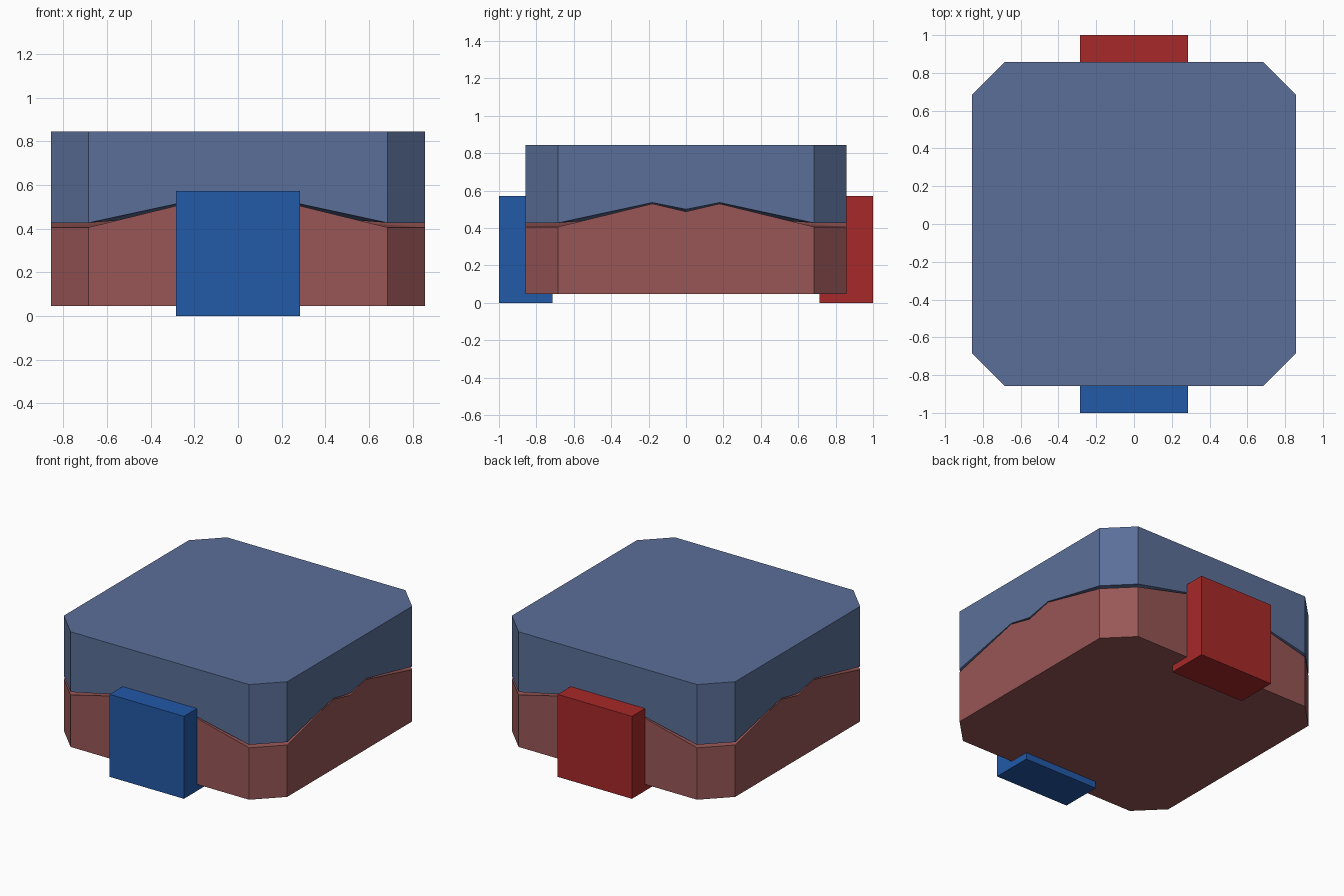
import bpy, bmesh
from math import cos, sin, pi

if "Cube" in bpy.data.objects:
    bpy.data.objects.remove(bpy.data.objects["Cube"])

H, C, P = 0.857, 0.685, 0.18   # half width, chamfer start, crest position


def material(name, rgb):
    m = bpy.data.materials.new(name)
    m.diffuse_color = (*rgb, 1)
    m.use_nodes = True
    m.node_tree.nodes["Principled BSDF"].inputs["Base Color"].default_value = m.diffuse_color
    return m


def finish(name, bm, mat):
    bmesh.ops.recalc_face_normals(bm, faces=bm.faces)
    me = bpy.data.meshes.new(name)
    bm.to_mesh(me)
    bm.free()
    me.materials.append(mat)
    ob = bpy.data.objects.new(name, me)
    bpy.context.collection.objects.link(ob)


# Chamfered slab: flat on one side, notched mating surface on the other
def half_body(name, flat_z, corner_z, crest_z, notch_z, centre_z, mat):
    bm = bmesh.new()
    side = [(-C, corner_z), (-P, crest_z), (0, notch_z), (P, crest_z), (C, corner_z)]
    flat, mating = [], []
    for k in range(4):
        c, s = round(cos(k * pi / 2)), round(sin(k * pi / 2))
        for t, z in side:
            x, y = t * c + H * s, t * s - H * c
            mating.append(bm.verts.new((x, y, z)))
            flat.append(bm.verts.new((x, y, flat_z)))
    bm.faces.new(flat)
    centre = bm.verts.new((0, 0, centre_z))
    n = len(flat)
    for i in range(n):
        j = (i + 1) % n
        bm.faces.new((flat[i], flat[j], mating[j], mating[i]))
        bm.faces.new((mating[i], mating[j], centre))
    finish(name, bm, mat)


# Upright block straddling the front or back edge
def block(name, sign, mat):
    bm = bmesh.new()
    bmesh.ops.create_cube(bm, size=1)
    for v in bm.verts:
        v.co = (v.co.x * 0.57, v.co.y * 0.286 + sign * 0.857, (v.co.z + 0.5) * 0.572)
    finish(name, bm, mat)


half_body("lower_body", 0.046, 0.406, 0.530, 0.488, 0.468,
          material("dull_red", (0.314, 0.093, 0.093)))
half_body("upper_body", 0.845, 0.427, 0.536, 0.500, 0.480,
          material("dull_blue", (0.105, 0.159, 0.319)))
block("front_block", -1, material("blue", (0.016, 0.1, 0.39)))
block("back_block", 1, material("red", (0.39, 0.022, 0.022)))
